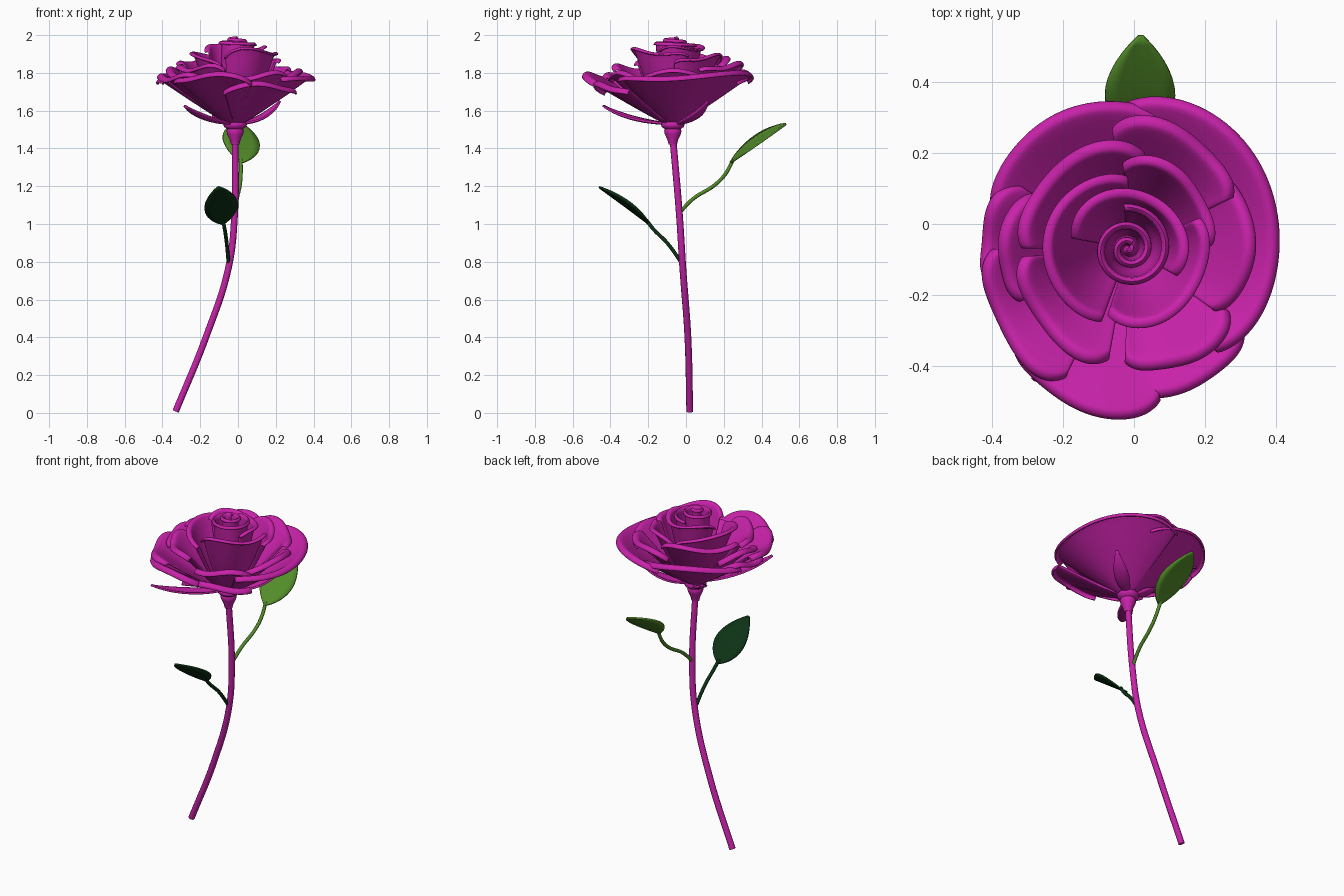
import bpy, math
from math import sin, cos, pi, radians
from mathutils import Vector

if "Cube" in bpy.data.objects:
    bpy.data.objects.remove(bpy.data.objects["Cube"])

CX, CY, Z0 = -0.015, -0.07, 1.53   # flower centre and petal base height


def material(name, rgb):
    m = bpy.data.materials.new(name)
    m.diffuse_color = (*rgb, 1)
    m.use_nodes = True
    m.node_tree.nodes["Principled BSDF"].inputs["Base Color"].default_value = m.diffuse_color
    return m


PURPLE = material("magenta", (0.58, 0.016, 0.40))
GREEN = material("leaf_green", (0.085, 0.26, 0.022))
DARK = material("dark_green", (0.004, 0.032, 0.007))


def finish(ob, mat, thick=0, subdiv=0):
    ob.data.materials.clear()
    ob.data.materials.append(mat)
    bpy.ops.object.select_all(action='DESELECT')
    ob.select_set(True)
    bpy.context.view_layer.objects.active = ob
    bpy.ops.object.shade_smooth_by_angle(angle=radians(50))
    if thick:
        s = ob.modifiers.new("thickness", 'SOLIDIFY')
        s.thickness, s.offset = thick, 0
    if subdiv:
        ob.modifiers.new("smooth", 'SUBSURF').levels = subdiv
    return ob


def grid(name, rows, mat, closed=False, thick=0, subdiv=0):
    """Skin a list of equally long point rows."""
    n = len(rows[0])
    verts = [p for r in rows for p in r]
    faces = []
    for i in range(len(rows) - 1):
        for j in range(n if closed else n - 1):
            k = (j + 1) % n
            faces.append((i * n + j, i * n + k, (i + 1) * n + k, (i + 1) * n + j))
    me = bpy.data.meshes.new(name)
    me.from_pydata(verts, [], faces)
    ob = bpy.data.objects.new(name, me)
    bpy.context.collection.objects.link(ob)
    return finish(ob, mat, thick, subdiv)


def tube(name, pts, radius, mat):
    """Round rod through the given points."""
    cu = bpy.data.curves.new(name, 'CURVE')
    cu.dimensions = '3D'
    cu.bevel_depth, cu.bevel_resolution, cu.use_fill_caps = radius, 3, True
    sp = cu.splines.new('BEZIER')
    sp.bezier_points.add(len(pts) - 1)
    for b, p in zip(sp.bezier_points, pts):
        b.co = p
        b.handle_left_type = b.handle_right_type = 'AUTO'
    ob = bpy.data.objects.new(name, cu)
    bpy.context.collection.objects.link(ob)
    bpy.ops.object.select_all(action='DESELECT')
    ob.select_set(True)
    bpy.context.view_layer.objects.active = ob
    bpy.ops.object.convert(target='MESH')
    return finish(bpy.context.object, mat)


def petal(name, ang, half, R, Z, lip, power, phase):
    """Cone-shaped petal with dropped sides and a softly rolled rim."""
    rows = []
    for i in range(25):
        u = i / 12 - 1
        a = radians(ang + half * u)
        top = 1 - 0.10 * abs(u) ** 6
        rr = R * (1 + 0.04 * u) * top + 0.006 * sin(4 * u + phase)
        zz = Z0 + (Z - Z0) * top + 0.016 * sin(3.5 * u + phase)
        prof = []
        for k in range(9):
            v = k / 8
            prof.append((0.03 + (rr - 0.03) * v ** power, Z0 + (zz - Z0) * v))
        (r1, z1), (r2, z2) = prof[-2:]
        h = math.atan2(z2 - z1, r2 - r1)
        for k in range(5):                       # rolled lip
            h -= radians(25)
            r2 += lip * cos(h)
            z2 += lip * sin(h)
            prof.append((r2, z2))
        rows.append([(CX + r * cos(a), CY + r * sin(a), z) for r, z in prof])
    grid(name, rows, PURPLE, thick=0.012, subdiv=1)


# Petals: angle, half span, rim radius, rim height
layers = {
    "outer_petal": (0.008, 0.95, [(22, 72, .405, 1.79), (118, 48, .395, 1.795), (172, 22, .385, 1.775),
                                  (212, 32, .40, 1.785), (250, 32, .44, 1.785), (292, 32, .40, 1.735)]),
    "middle_petal": (0.008, 0.9, [(62, 36, .335, 1.84), (2, 38, .32, 1.80), (130, 50, .28, 1.865),
                                  (222, 38, .30, 1.83), (298, 30, .33, 1.79), (178, 28, .33, 1.81)]),
    "inner_petal": (0.006, 0.72, [(48, 46, .235, 1.88), (170, 80, .21, 1.885), (318, 66, .20, 1.91),
                                  (70, 100, .145, 1.93)]),
}
for name, (lip, power, items) in layers.items():
    for i, (a, half, R, Z) in enumerate(items):
        petal(f"{name}_{i + 1}", a, half, R, Z, lip, power, i * 1.7)

# Rolled bud in the middle, its outer turn lower than the tip
rows = []
for i in range(81):
    t = i / 80
    a = radians(60) + t * 2.1 * 2 * pi
    r = 0.014 + 0.098 * t ** 1.15
    top = 1.99 - 0.04 * t
    prof = [(r * .35, 1.6), (r * .8, 1.7), (r * .95, 1.82), (r * .98, top - .02),
            (r + .001, top - .004), (r + .006, top), (r + .011, top - .005), (r + .012, top - .012)]
    rows.append([(CX + q * cos(a), CY + q * sin(a), z) for q, z in prof])
grid("rolled_bud", rows, PURPLE, thick=0.009)

# Stem and the swollen collar under the flower
tube("stem", [(-.33, .02, .008), (-.17, .01, .4), (-.05, -.017, .77), (-.018, -.035, 1.05),
              (-.015, -.07, 1.46)], 0.018, PURPLE)
profile = [(.005, 1.42), (.022, 1.42), (.028, 1.445), (.042, 1.475), (.046, 1.493), (.042, 1.503),
           (.060, 1.515), (.062, 1.53), (.050, 1.545), (.055, 1.56), (.005, 1.57)]
grid("collar", [[(CX + r * cos(j * pi / 10), CY + r * sin(j * pi / 10), z) for j in range(20)]
                for r, z in profile], PURPLE, closed=True)


def blade(name, spine, side, width, shape, fold, mat, thick):
    """Leaf blade: quadratic spine, side direction, fold along the midrib."""
    p0, p1, p2 = (Vector(p) for p in spine)
    side = Vector(side).normalized()
    rows = []
    for i in range(15):
        t = i / 14
        c = p0 * (1 - t) ** 2 + p1 * 2 * t * (1 - t) + p2 * t * t
        tangent = (p1 - p0) * (1 - t) + (p2 - p1) * t
        normal = side.cross(tangent).normalized()
        if normal.z < 0:
            normal = -normal
        w = max(width * sin(pi * t ** shape) ** 0.75 if 0 < t < 1 else 0, 0.006)
        rows.append([c + side * (w * s) + normal * (fold * w * s * s)
                     for s in (-1, -.6, -.25, 0, .25, .6, 1)])
    grid(name, rows, mat, thick=thick)


# Sepals: angle, reach, rise
for i, (a, reach, rise) in enumerate([(234, .455, .095), (38, .30, .12), (140, .15, .05)]):
    d = Vector((cos(radians(a)), sin(radians(a)), 0))
    base = Vector((CX, CY, 1.53)) + d * .04
    blade(f"sepal_{i + 1}", (base, base + d * reach * .55 + Vector((0, 0, .004)),
                             base + d * (reach - .04) + Vector((0, 0, rise))),
          (-d.y, d.x, 0), .04, .8, .25, PURPLE, .010)

# Leaves with their stalks
tube("upper_leaf_stalk", [(-.02, -.035, 1.06), (-.005, .04, 1.135), (.01, .15, 1.205),
                          (.015, .205, 1.26), (.015, .25, 1.34)], .010, GREEN)
blade("upper_leaf", ((.015, .235, 1.325), (.015, .35, 1.44), (.02, .53, 1.53)),
      (1, 0, -.28), .102, 1.0, .05, GREEN, .010)
tube("lower_leaf_stalk", [(-.05, -.02, .79), (-.06, -.10, .90), (-.07, -.17, .97),
                          (-.08, -.21, 1.02)], .010, DARK)
blade("lower_leaf", ((-.08, -.195, 1.0), (-.085, -.28, 1.09), (-.105, -.46, 1.195)),
      (1, 0, .22), .09, .95, .05, DARK, .010)
